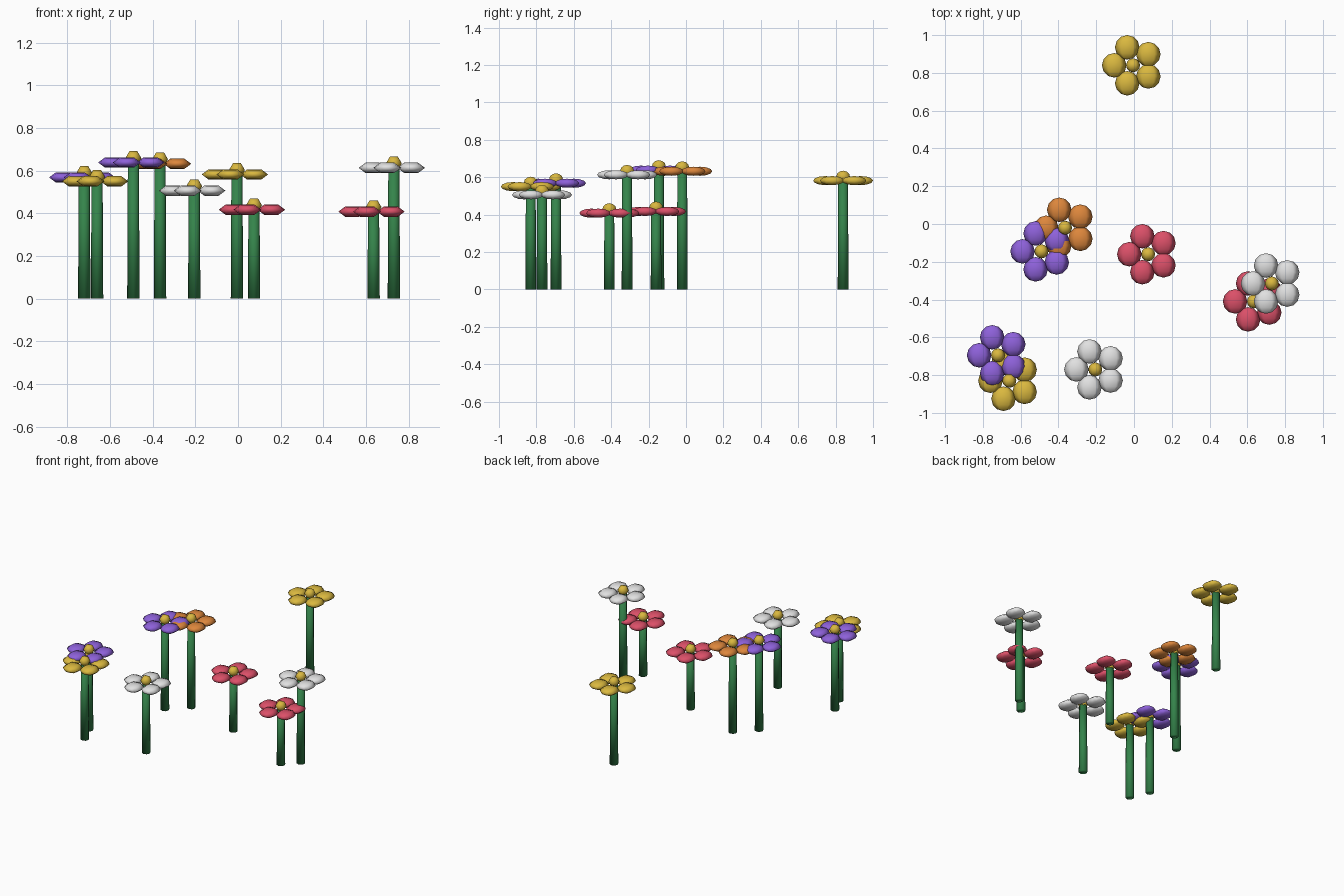
import bpy, bmesh, math
from mathutils import Matrix, Vector

if "Cube" in bpy.data.objects:
    bpy.data.objects.remove(bpy.data.objects["Cube"])


def material(name, rgb):
    m = bpy.data.materials.new(name)
    m.use_nodes = True
    m.diffuse_color = (*rgb, 1)
    bsdf = m.node_tree.nodes["Principled BSDF"]
    bsdf.inputs["Base Color"].default_value = (*rgb, 1)
    bsdf.inputs["Roughness"].default_value = 0.8
    return m


GREEN = material("stem green", (0.035, 0.23, 0.07))
GOLD = material("gold", (0.70, 0.48, 0.05))
PURPLE = material("purple", (0.27, 0.12, 0.70))
RED = material("rose red", (0.71, 0.08, 0.14))
ORANGE = material("orange", (0.72, 0.24, 0.045))
WHITE = material("white", (0.75, 0.75, 0.75))

# Turns a ball so its poles lie along y and a ridge runs along the top
LAY_DOWN = Matrix(((0, 1, 0, 0), (0, 0, 1, 0), (1, 0, 0, 0), (0, 0, 0, 1)))


def add_ball(bm, centre, radii):
    matrix = Matrix.Translation(centre) @ Matrix.Diagonal((*radii, 1)) @ LAY_DOWN
    bmesh.ops.create_uvsphere(bm, u_segments=6, v_segments=6, radius=1, matrix=matrix)


def finish(bm, name, mat, location):
    bmesh.ops.recalc_face_normals(bm, faces=bm.faces)
    for f in bm.faces:
        f.smooth = True
    mesh = bpy.data.meshes.new(name)
    bm.to_mesh(mesh)
    bm.free()
    mesh.materials.append(mat)
    obj = bpy.data.objects.new(name, mesh)
    obj.location = location
    bpy.context.collection.objects.link(obj)


def flower(label, x, y, height, colour):
    # Stem, slightly tapered
    bm = bmesh.new()
    bmesh.ops.create_cone(bm, cap_ends=True, segments=8, radius1=0.029, radius2=0.026,
                          depth=height, matrix=Matrix.Translation((0, 0, height / 2)))
    finish(bm, label + "_stem", GREEN, (x, y, 0))

    # Five flat petals around the centre
    bm = bmesh.new()
    for k in range(5):
        a = math.pi + k * math.tau / 5
        add_ball(bm, Vector((math.cos(a), math.sin(a), 0)) * 0.1, (0.065, 0.065, 0.028))
    finish(bm, label + "_petals", colour, (x, y, height))

    # Round centre
    bm = bmesh.new()
    add_ball(bm, (0, 0, 0), (0.037, 0.037, 0.037))
    finish(bm, label + "_centre", GOLD, (x, y, height + 0.021))


# Scattered flower bed
flower("back_gold", -0.005, 0.84, 0.582, GOLD)
flower("middle_orange", -0.365, -0.02, 0.632, ORANGE)
flower("middle_purple", -0.49, -0.145, 0.638, PURPLE)
flower("middle_red", 0.075, -0.16, 0.417, RED)
flower("left_white", 0.73, -0.315, 0.613, WHITE)
flower("left_red", 0.635, -0.41, 0.408, RED)
flower("front_purple", -0.72, -0.695, 0.568, PURPLE)
flower("front_gold", -0.66, -0.83, 0.55, GOLD)
flower("front_white", -0.205, -0.77, 0.506, WHITE)
